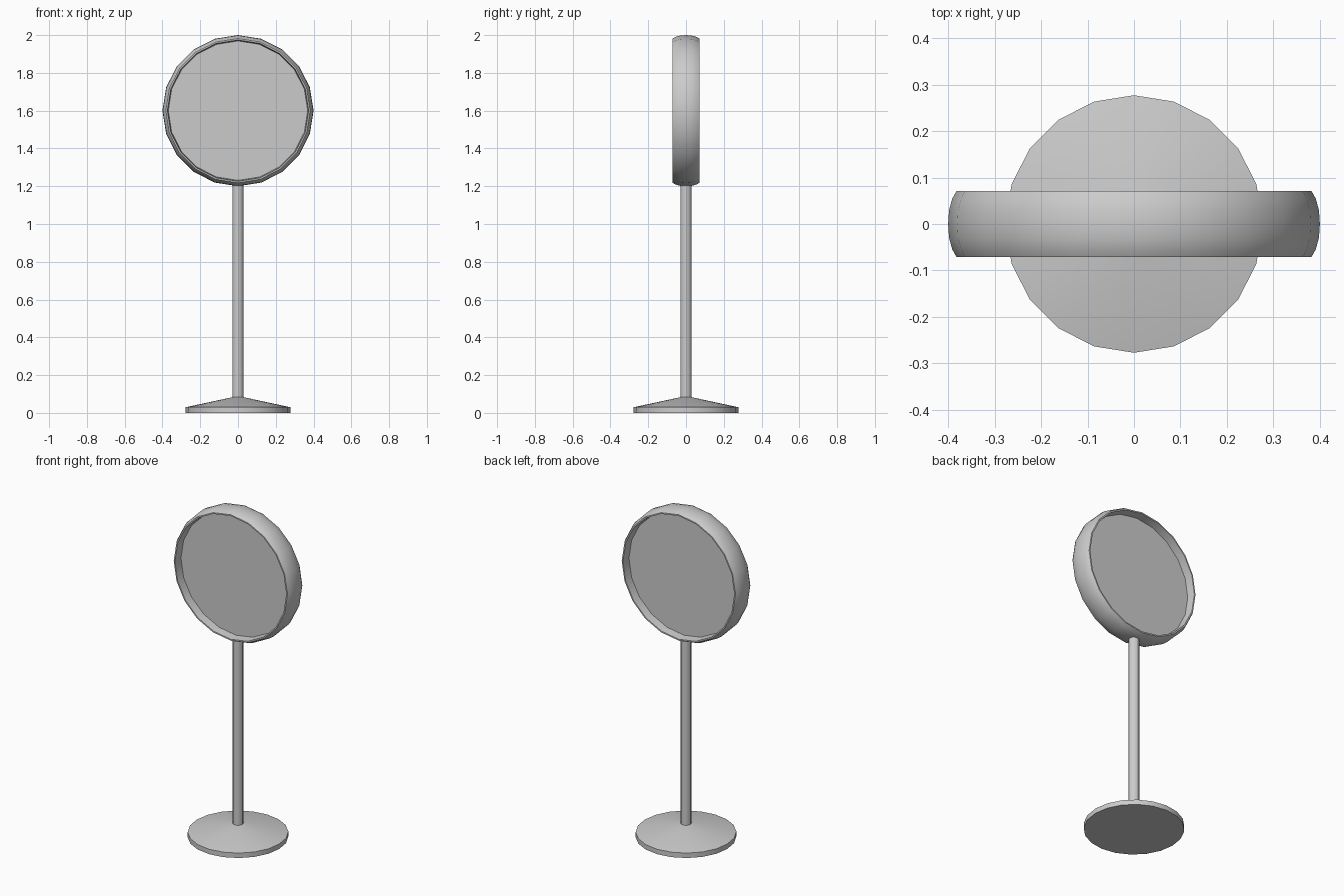
import bpy, bmesh, math

if "Cube" in bpy.data.objects:
    bpy.data.objects.remove(bpy.data.objects["Cube"])

SIDES = 20


def lathe(name, profile, sides, axis="Z", centre_z=0.0):
    """Revolve (radius, height) points into a closed solid about Z or Y."""
    bm = bmesh.new()
    rings = []
    for r, h in profile:
        count = 1 if r == 0 else sides
        ring = []
        for i in range(count):
            a = 2 * math.pi * i / sides
            u, v = r * math.cos(a), r * math.sin(a)
            co = (u, v, h + centre_z) if axis == "Z" else (u, h, v + centre_z)
            ring.append(bm.verts.new(co))
        rings.append(ring)
    for low, high in zip(rings, rings[1:]):
        for i in range(sides):
            j = (i + 1) % sides
            quad = [low[i % len(low)], low[j % len(low)],
                    high[j % len(high)], high[i % len(high)]]
            bm.faces.new(list(dict.fromkeys(quad)))
    bmesh.ops.recalc_face_normals(bm, faces=bm.faces)
    mesh = bpy.data.meshes.new(name)
    bm.to_mesh(mesh)
    bm.free()
    obj = bpy.data.objects.new(name, mesh)
    bpy.context.collection.objects.link(obj)
    bpy.ops.object.select_all(action="DESELECT")
    obj.select_set(True)
    bpy.context.view_layer.objects.active = obj
    bpy.ops.object.shade_smooth_by_angle(angle=math.radians(30))
    return obj


# Base: thin disc with a shallow cone on top
lathe("base", [(0, 0), (0.277, 0), (0.277, 0.03), (0.03, 0.083), (0, 0.083)], SIDES)

# Post
lathe("post", [(0, 0.07), (0.03, 0.07), (0.03, 1.215), (0, 1.215)], 12)

# Round head: bulged rim with a recessed panel on both sides
half = [(0, -0.02), (0.369, -0.02), (0.374, -0.071), (0.382, -0.071),
        (0.391, -0.055), (0.398, -0.03)]
profile = half + [(0.4, 0)] + [(r, -y) for r, y in reversed(half)]
lathe("sign_head", profile, SIDES, axis="Y", centre_z=1.6)
